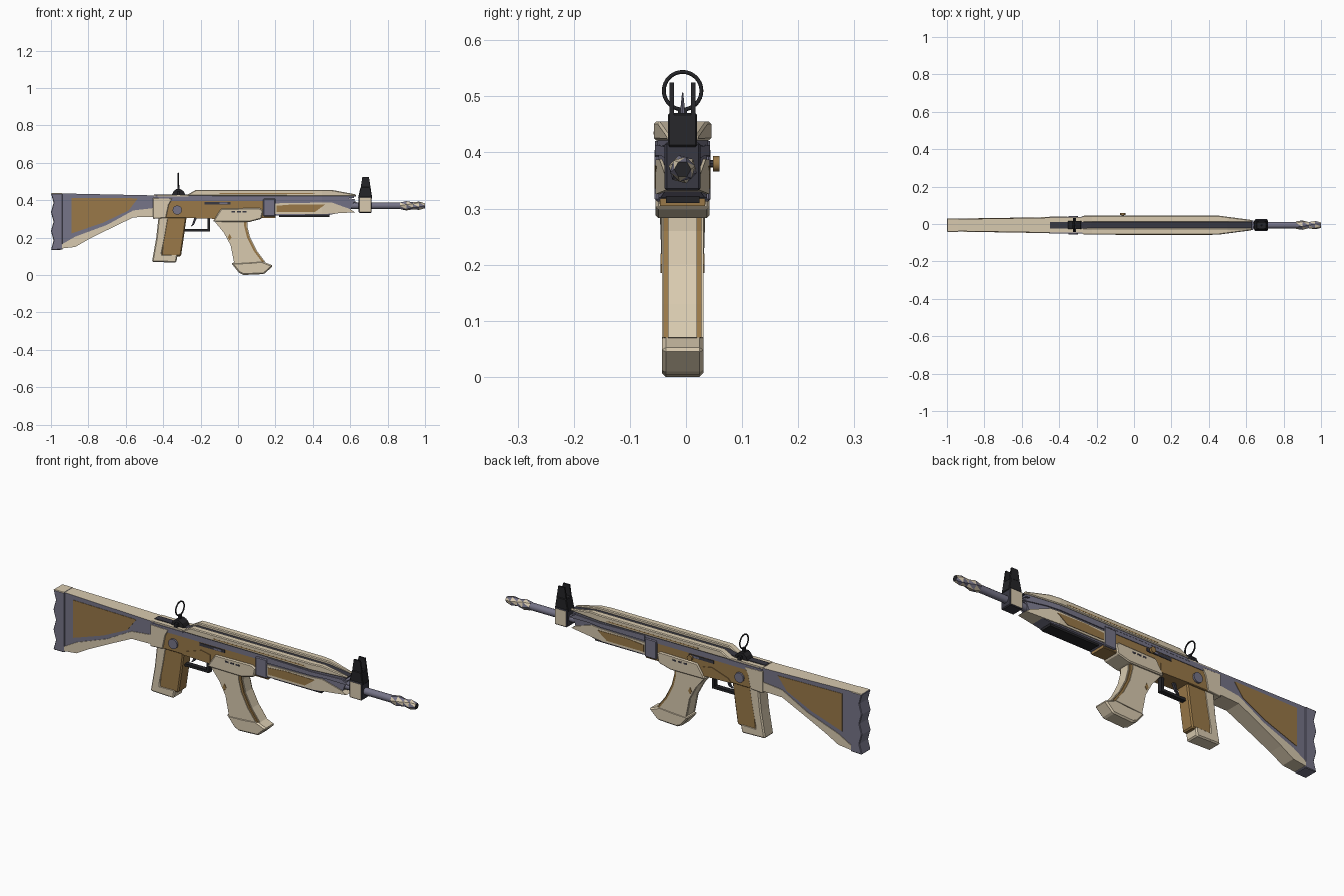
import bpy, bmesh, math
from mathutils import Matrix, Vector

cube = bpy.data.objects.get("Cube")
if cube:
    bpy.data.objects.remove(cube, do_unlink=True)

YC = -0.006  # mid plane of the rifle


def material(name, rgb):
    m = bpy.data.materials.new(name)
    m.use_nodes = True
    m.diffuse_color = (*rgb, 1)
    m.node_tree.nodes["Principled BSDF"].inputs["Base Color"].default_value = (*rgb, 1)
    return m


cream = material("cream", (0.69, 0.59, 0.43))
brown = material("brown", (0.32, 0.19, 0.065))
grey = material("violet grey", (0.18, 0.175, 0.245))
black = material("black", (0.018, 0.018, 0.021))
dark = material("dark slate", (0.04, 0.04, 0.055))


def finish(name, bm, mats, rule=None, bevel=0.0):
    bmesh.ops.recalc_face_normals(bm, faces=bm.faces)
    if rule:
        for f in bm.faces:
            f.material_index = rule(f)
    me = bpy.data.meshes.new(name)
    bm.to_mesh(me)
    bm.free()
    ob = bpy.data.objects.new(name, me)
    bpy.context.collection.objects.link(ob)
    ob.location.y = YC
    for m in mats:
        me.materials.append(m)
    if bevel:
        b = ob.modifiers.new("Chamfer", 'BEVEL')
        b.width, b.segments = bevel, 1
        b.limit_method, b.angle_limit = 'ANGLE', math.radians(40)
    return ob


def prism(name, pts, w, *mats, inner=None, rule=None, bevel=0.0, cut=None):
    """Side profile given thickness; w is a half width or a function of x.
    With inner set, two mirrored slabs are made instead of one solid."""
    bm = bmesh.new()
    width = w if callable(w) else (lambda x: w)
    spans = [(-1, 1)] if inner is None else [(0, 1), (-1, 0)]
    for a, b in spans:
        lo = [bm.verts.new((x, a, z)) for x, z in pts]
        hi = [bm.verts.new((x, b, z)) for x, z in pts]
        bm.faces.new(lo)
        bm.faces.new(hi[::-1])
        for i in range(len(pts)):
            j = (i + 1) % len(pts)
            bm.faces.new((lo[j], lo[i], hi[i], hi[j]))
    if cut is not None:
        bmesh.ops.bisect_plane(bm, geom=bm.verts[:] + bm.edges[:] + bm.faces[:],
                               plane_co=(cut, 0, 0), plane_no=(1, 0, 0))
    n = len(pts)
    for v in bm.verts:
        side = round(v.co.y)
        if side:
            v.co.y = side * width(v.co.x)
    if inner is not None:
        # the first slab keeps its zero side at +inner, the second at -inner
        bm.verts.ensure_lookup_table()
        seen = {v for v in bm.verts if v.co.y > 0}
        for v in bm.verts:
            if v.co.y == 0:
                v.co.y = inner if any(e.other_vert(v) in seen for e in v.link_edges) else -inner
    return finish(name, bm, mats, rule, bevel)


def box(name, x0, x1, z0, z1, w, *mats, **kw):
    return prism(name, [(x0, z0), (x1, z0), (x1, z1), (x0, z1)], w, *mats, **kw)


def cylinder(name, center, r, length, axis, mat, sides=16, r2=None):
    bm = bmesh.new()
    rot = Vector((0, 0, 1)).rotation_difference(Vector(axis)).to_matrix().to_4x4()
    bmesh.ops.create_cone(bm, cap_ends=True, segments=sides, radius1=r,
                          radius2=r if r2 is None else r2, depth=length,
                          matrix=Matrix.Translation(center) @ rot)
    ob = finish(name, bm, [mat])
    bpy.context.view_layer.objects.active = ob
    ob.select_set(True)
    bpy.ops.object.shade_smooth_by_angle(angle=math.radians(35))
    ob.select_set(False)
    return ob


def tops(f):
    return 1 if abs(f.normal.z) > 0.6 else 0


# ---- Stock
def stock_w(x, extra=0.0):
    return 0.032 + 0.016 * (x + 0.94) + extra


prism("stock_body", [(-0.945, 0.15), (-0.87, 0.155), (-0.7, 0.245), (-0.56, 0.31), (-0.43, 0.315),
                     (-0.43, 0.425), (-0.945, 0.436)], stock_w, grey, cream, rule=tops)
prism("stock_lower_shell", [(-0.94, 0.142), (-0.87, 0.15), (-0.8, 0.19), (-0.7, 0.24), (-0.56, 0.308),
                            (-0.43, 0.312), (-0.43, 0.36), (-0.56, 0.345), (-0.7, 0.268),
                            (-0.87, 0.205), (-0.94, 0.165)],
      lambda x: stock_w(x, 0.003), cream)
prism("stock_side_panels", [(-0.89, 0.222), (-0.72, 0.28), (-0.585, 0.345), (-0.535, 0.41), (-0.89, 0.412)],
      lambda x: stock_w(x, 0.002), brown)
# scalloped butt pad
wave = [(-1.0 + (0.014 if i % 2 else 0), 0.437 - i * 0.0505) for i in range(7)]
prism("butt_pad", [(-0.938, 0.437)] + wave + [(-0.938, 0.135)], 0.036, grey, cream,
      rule=lambda f: 1 if f.normal.z > 0.8 else 0, bevel=0.003)

# ---- Receiver
box("receiver_core", -0.45, 0.2, 0.305, 0.405, 0.041, brown, bevel=0.003)
box("receiver_upper_band", -0.45, 0.2, 0.395, 0.42, 0.044, grey)
box("receiver_top_cap", -0.45, -0.2, 0.416, 0.428, 0.04, cream)
prism("receiver_rear_plate", [(-0.455, 0.3), (-0.385, 0.305), (-0.37, 0.375), (-0.35, 0.41), (-0.455, 0.413)],
      0.045, cream, bevel=0.003)
prism("receiver_lower_plate", [(-0.28, 0.305), (-0.12, 0.3), (-0.12, 0.345), (-0.17, 0.355), (-0.26, 0.325)],
      0.044, brown)
box("ejection_slot", -0.18, -0.04, 0.376, 0.391, 0.044, dark)
box("ejection_bolt", -0.1, -0.055, 0.379, 0.388, 0.046, grey)
cylinder("pivot_pin", (-0.325, 0, 0.347), 0.025, 0.1, (0, 1, 0), grey, 12)
cylinder("charging_stem", (-0.06, 0.048, 0.38), 0.007, 0.025, (0, 1, 0), dark, 8)
cylinder("charging_knob", (-0.06, 0.06, 0.38), 0.014, 0.012, (0, 1, 0), brown, 12)

# ---- Grip
prism("grip_front", [(-0.41, 0.1), (-0.305, 0.1), (-0.29, 0.2), (-0.275, 0.31), (-0.4, 0.31)],
      0.034, brown, bevel=0.006)
prism("grip_back", [(-0.46, 0.07), (-0.4, 0.068), (-0.405, 0.12), (-0.385, 0.22), (-0.37, 0.31),
                    (-0.425, 0.31), (-0.437, 0.2)], 0.036, cream, bevel=0.006)
prism("grip_foot", [(-0.46, 0.07), (-0.33, 0.066), (-0.322, 0.112), (-0.44, 0.11)], 0.036, cream, bevel=0.006)

# ---- Trigger and guard
box("guard_bar", -0.295, -0.15, 0.233, 0.246, 0.012, black)
box("guard_post", -0.164, -0.15, 0.24, 0.31, 0.012, black)
prism("trigger", [(-0.232, 0.31), (-0.245, 0.27), (-0.256, 0.256), (-0.236, 0.268), (-0.218, 0.31)], 0.006, dark)

# ---- Magazine
mag = [(-0.115, 0.32), (-0.115, 0.28), (-0.07, 0.225), (-0.035, 0.16), (-0.015, 0.06),
       (0.14, 0.07), (0.095, 0.13), (0.06, 0.2), (0.045, 0.26), (0.045, 0.32)]
prism("magazine_core", mag, 0.034, brown)
prism("magazine_side_shell", [(x - 0.012 if x > 0 else x - 0.005, z) for x, z in mag], 0.037, cream,
      inner=0.03)
prism("magazine_spine", [(x + 0.005 if x > 0 else x - 0.005, z) for x, z in mag], 0.026, cream)
prism("magazine_foot", [(-0.038, 0.065), (0.005, 0.012), (0.03, 0.0), (0.14, 0.005), (0.188, 0.05), (0.125, 0.075),
                        (0.06, 0.068)], 0.037, cream, bevel=0.007)
prism("magazine_badge", [(-0.055, 0.2), (-0.045, 0.185), (-0.035, 0.2), (-0.045, 0.22)], 0.039, brown)
prism("magazine_well", [(-0.135, 0.285), (0.06, 0.283), (0.125, 0.3), (0.135, 0.345), (0.115, 0.358),
                        (-0.09, 0.355), (-0.11, 0.325)], 0.048, cream, bevel=0.005)
for i in range(3):
    x = -0.035 + i * 0.03
    box(f"well_notch_{i + 1}", x, x + 0.02, 0.333, 0.341, 0.049, dark)


# ---- Handguard, narrowing towards the muzzle
def hand_w(x, extra=0.0):
    return 0.047 - max(0, x - 0.45) * 0.13 + extra


prism("handguard_core", [(0.14, 0.318), (0.48, 0.32), (0.6, 0.342), (0.625, 0.405), (0.5, 0.425), (0.14, 0.42)],
      lambda x: hand_w(x, -0.004), grey, cut=0.45)
box("handguard_block", 0.135, 0.2, 0.313, 0.408, 0.05, grey, bevel=0.004)
prism("handguard_shell", [(0.195, 0.326), (0.46, 0.326), (0.625, 0.335), (0.6, 0.352), (0.5, 0.388), (0.195, 0.383)],
      lambda x: hand_w(x, 0.001), cream, cut=0.45)
prism("handguard_panels", [(0.205, 0.336), (0.41, 0.336), (0.465, 0.376), (0.3, 0.378), (0.205, 0.37)],
      lambda x: hand_w(x, 0.003), brown, cut=0.45)
prism("handguard_ridge", [(0.2, 0.392), (0.52, 0.395), (0.64, 0.385), (0.6, 0.41), (0.2, 0.42)],
      lambda x: hand_w(x, 0.002), grey, cut=0.45)
box("handguard_underside", 0.22, 0.49, 0.31, 0.325, 0.03, black)
prism("handguard_lower_lip", [(0.13, 0.305), (0.2, 0.305), (0.2, 0.32), (0.13, 0.32)], 0.04, brown)

# ---- Top cover: twin rails either side of a dark channel
prism("cover_bed", [(-0.28, 0.412), (0.62, 0.412), (0.62, 0.425), (0.5, 0.436), (-0.24, 0.436)],
      lambda x: hand_w(x, -0.002), grey, cut=0.45)
prism("cover_rails", [(-0.28, 0.424), (0.63, 0.421), (0.63, 0.431), (0.5, 0.455), (-0.225, 0.455)],
      lambda x: hand_w(x, 0.004), cream, inner=0.016, cut=0.45, bevel=0.004)
prism("cover_side_grooves", [(-0.1, 0.432), (0.42, 0.432), (0.4, 0.437), (-0.1, 0.437)], 0.0515, brown)
prism("top_channel", [(-0.45, 0.42), (0.63, 0.42), (0.63, 0.426), (0.5, 0.442), (-0.23, 0.442), (-0.27, 0.431),
                      (-0.45, 0.431)], 0.017, dark)

# ---- Barrel and twisted muzzle
cylinder("barrel", (0.72, 0, 0.37), 0.018, 0.32, (1, 0, 0), grey, 12)
bm = bmesh.new()
rings = []
for k, (x, r) in enumerate([(0.865, 0.02), (0.9, 0.026), (0.935, 0.019), (0.968, 0.023), (1.0, 0.015)]):
    rings.append([bm.verts.new((x, r * math.cos(a), 0.37 + r * math.sin(a)))
                  for a in (math.pi / 4 * k + math.pi / 3 * s for s in range(6))])
for k, (a, b) in enumerate(zip(rings, rings[1:])):
    for s in range(6):
        t = (s + 1) % 6
        for tri in ((a[s], a[t], b[s]), (a[t], b[t], b[s])):
            bm.faces.new(tri).material_index = (s + k) % 2
bm.faces.new(rings[0])
bm.faces.new(rings[-1]).material_index = 2
finish("muzzle", bm, [cream, grey, black])

# ---- Front sight
box("front_sight_collar", 0.645, 0.715, 0.332, 0.418, 0.032, cream, dark,
    rule=lambda f: 0 if abs(f.normal.y) > 0.5 else 1, bevel=0.004)
prism("front_sight_base", [(0.642, 0.41), (0.718, 0.41), (0.708, 0.47), (0.655, 0.47)], 0.026, black, bevel=0.003)
prism("front_sight_ears", [(0.655, 0.46), (0.71, 0.46), (0.7, 0.525), (0.665, 0.525)], 0.023, black, inner=0.015)
cylinder("front_sight_post", (0.682, 0, 0.487), 0.005, 0.04, (0, 0, 1), grey, 8, r2=0.001)

# ---- Rear sight with ring
prism("rear_sight_base", [(-0.355, 0.425), (-0.28, 0.425), (-0.29, 0.447), (-0.31, 0.46), (-0.33, 0.46),
                          (-0.345, 0.447)], 0.022, black)
box("rear_sight_crossbar", -0.325, -0.31, 0.425, 0.447, 0.038, black)
box("rear_sight_stem", -0.324, -0.314, 0.45, 0.48, 0.008, black)
bpy.ops.mesh.primitive_torus_add(location=(-0.319, YC, 0.51), rotation=(0, math.pi / 2, 0), major_radius=0.0335,
                                 minor_radius=0.0035, major_segments=32, minor_segments=8)
ring = bpy.context.object
ring.name = "rear_sight_ring"
ring.data.materials.append(black)
bpy.ops.object.shade_smooth()
